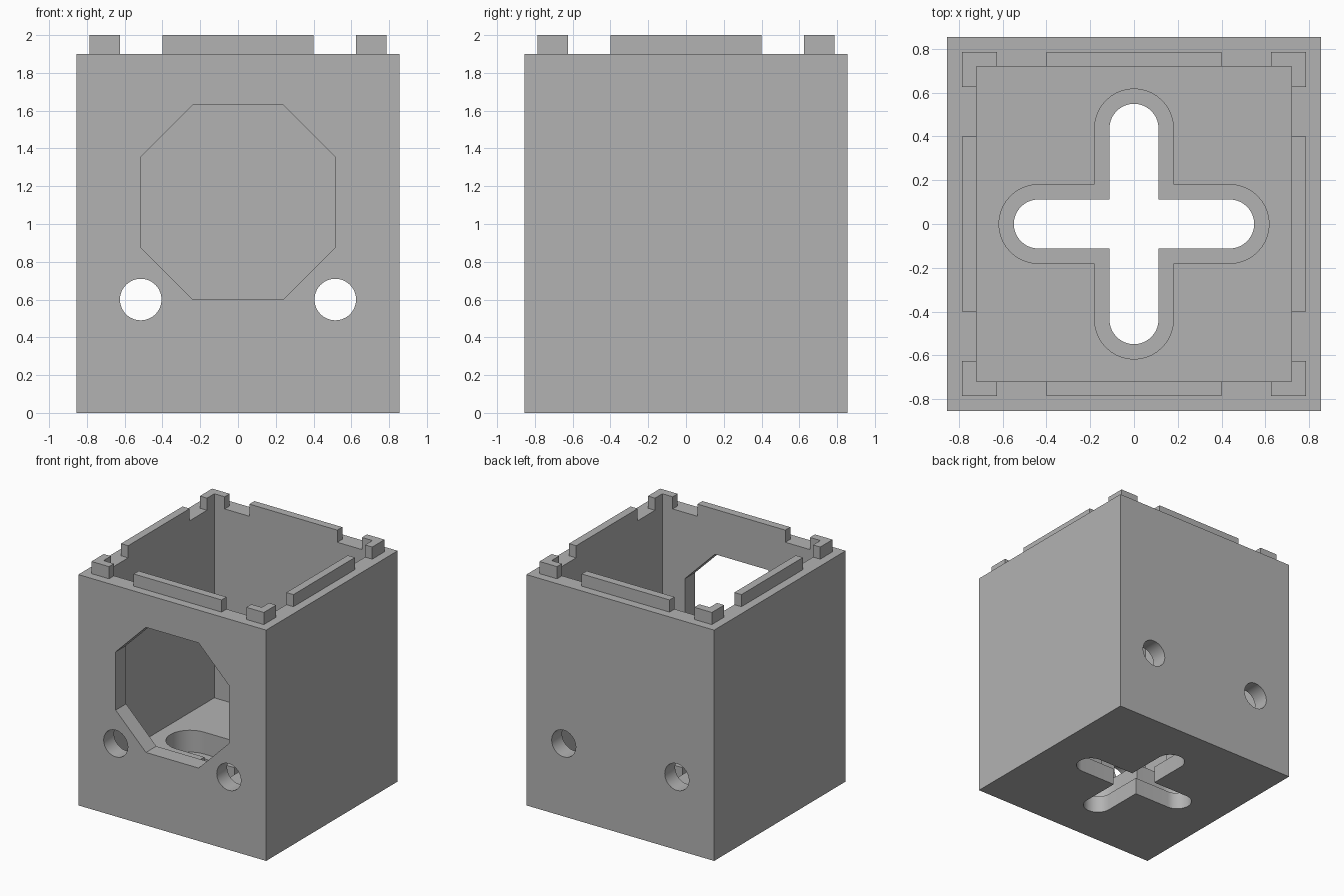
import bpy, bmesh
from math import cos, sin, pi
from mathutils import Matrix, Vector

if "Cube" in bpy.data.objects:
    bpy.data.objects.remove(bpy.data.objects["Cube"], do_unlink=True)

grey = bpy.data.materials.new("plain grey")
grey.use_nodes = True
grey.diffuse_color = (0.45, 0.45, 0.45, 1)
grey.node_tree.nodes["Principled BSDF"].inputs["Base Color"].default_value = grey.diffuse_color

HALF, INNER, LIP = 0.855, 0.72, 0.785
RIM, TOP, FLOOR, LEDGE = 1.9, 2.0, 0.32, 0.14
HOLE_X, HOLE_Z, MID_Z = 0.515, 0.515, 1.115


def prism(name, outline, low, high, upright=False):
    """Extrude an outline along z, or along y when upright."""
    bm = bmesh.new()
    face = bm.faces.new([bm.verts.new((u, v, low)) for u, v in outline])
    grown = bmesh.ops.extrude_face_region(bm, geom=[face])["geom"]
    moved = [g for g in grown if isinstance(g, bmesh.types.BMVert)]
    bmesh.ops.translate(bm, verts=moved, vec=Vector((0, 0, high - low)))
    if upright:
        for v in bm.verts:
            v.co = (v.co.x, v.co.z, v.co.y)
    bmesh.ops.recalc_face_normals(bm, faces=bm.faces)
    mesh = bpy.data.meshes.new(name)
    bm.to_mesh(mesh)
    bm.free()
    mesh.materials.append(grey)
    obj = bpy.data.objects.new(name, mesh)
    bpy.context.collection.objects.link(obj)
    return obj


def rect(x0, x1, y0, y1):
    return [(x0, y0), (x1, y0), (x1, y1), (x0, y1)]


def circle(cx, cy, r, n=48):
    return [(cx + r * cos(2 * pi * i / n), cy + r * sin(2 * pi * i / n)) for i in range(n)]


def cross(r, reach, n=20):
    """Four round-ended arms joined at square inner corners."""
    points = []
    for k in range(4):
        turn = Matrix.Rotation(k * pi / 2, 2)
        arm = [(reach + r * cos(a), r * sin(a)) for a in (pi * i / n - pi / 2 for i in range(n + 1))]
        points += [tuple(turn @ Vector(p)) for p in arm + [(r, r)]]
    return points


def cut(target, cutter):
    """Subtract the cutter and discard it."""
    mod = target.modifiers.new("cut", "BOOLEAN")
    mod.operation, mod.solver, mod.object = "DIFFERENCE", "EXACT", cutter
    bpy.context.view_layer.objects.active = target
    bpy.ops.object.modifier_apply(modifier=mod.name)
    bpy.data.objects.remove(cutter, do_unlink=True)


# Open box with a thick floor
box = prism("box_body", rect(-HALF, HALF, -HALF, HALF), 0, RIM)
cut(box, prism("cavity_cutter", rect(-INNER, INNER, -INNER, INNER), FLOOR, RIM + 0.2))

# Stepped cross slot in the floor
cut(box, prism("wide_cross_cutter", cross(0.18, 0.437), LEDGE, FLOOR + 0.1))
cut(box, prism("narrow_cross_cutter", cross(0.112, 0.437), -0.1, LEDGE + 0.05))

# Octagonal window in the front wall
a, b = 0.515, 0.24
octagon = [(b, -a), (a, -b), (a, b), (b, a), (-b, a), (-a, b), (-a, -b), (-b, -a)]
cut(box, prism("window_cutter", [(x, z + MID_Z) for x, z in octagon], -1, -0.6, True))

# Screw holes through the front and back walls
for sx in (-1, 1):
    for sz in (-1, 1):
        hole = circle(sx * HOLE_X, MID_Z + sz * HOLE_Z, 0.11)
        cut(box, prism("hole_cutter", hole, -1, 1, True))

# Raised lip on the rim: a bar per side and an angle piece per corner
bar = rect(-0.4, 0.4, INNER, LIP)
angle = [(0.625, INNER), (INNER, INNER), (INNER, 0.625), (LIP, 0.625), (LIP, LIP), (0.625, LIP)]
parts = [box]
for k, (side, corner) in enumerate([("back", "back_left"), ("right", "back_right"),
                                    ("front", "front_right"), ("left", "front_left")]):
    turn = Matrix.Rotation(k * pi / 2, 2)
    for name, outline in (("lip_bar_" + side, bar), ("lip_corner_" + corner, angle)):
        parts.append(prism(name, [tuple(turn @ Vector(p)) for p in outline], RIM, TOP))

# Smooth the round holes and slots, keep corners sharp
bpy.ops.object.select_all(action="DESELECT")
for part in parts:
    part.select_set(True)
bpy.context.view_layer.objects.active = box
bpy.ops.object.shade_smooth_by_angle(angle=pi / 6)
